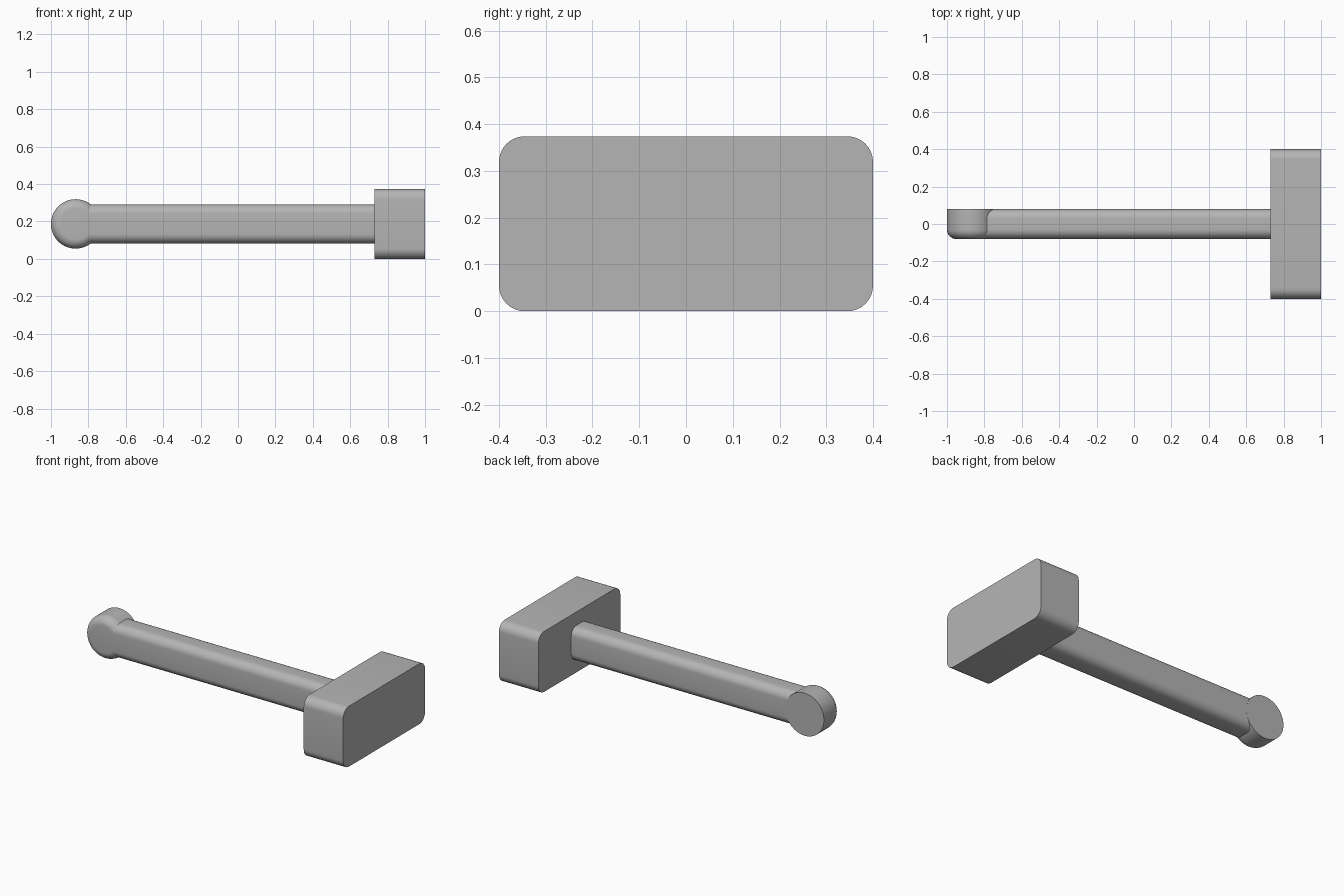
import bpy
import bmesh
import math
from mathutils import Matrix, Vector

if "Cube" in bpy.data.objects:
    bpy.data.objects.remove(bpy.data.objects["Cube"], do_unlink=True)

GREY = (0.46, 0.46, 0.46, 1.0)
grey = bpy.data.materials.new("plain grey")
grey.diffuse_color = GREY
grey.use_nodes = True
grey.node_tree.nodes["Principled BSDF"].inputs["Base Color"].default_value = GREY

MID_Z = 0.187


def finish(bm, name):
    bmesh.ops.recalc_face_normals(bm, faces=bm.faces[:])
    mesh = bpy.data.meshes.new(name)
    bm.to_mesh(mesh)
    bm.free()
    mesh.materials.append(grey)
    obj = bpy.data.objects.new(name, mesh)
    bpy.context.collection.objects.link(obj)
    bpy.ops.object.select_all(action="DESELECT")
    obj.select_set(True)
    bpy.context.view_layer.objects.active = obj
    bpy.ops.object.shade_smooth_by_angle(angle=math.radians(30))


def rounded_bar(name, x0, x1, width, height, radius):
    """Box whose four edges along x are rounded."""
    bm = bmesh.new()
    place = Matrix.Translation(((x0 + x1) / 2, 0, MID_Z))
    scale = Matrix.Diagonal((x1 - x0, width, height, 1))
    bmesh.ops.create_cube(bm, size=1, matrix=place @ scale)
    long_edges = [e for e in bm.edges
                  if abs(e.verts[0].co.x - e.verts[1].co.x) > 0.01]
    bmesh.ops.bevel(bm, geom=long_edges, offset=radius, segments=8,
                    profile=0.5, affect="EDGES")
    finish(bm, name)


# Hammer head and handle; the handle ends inside the knob
rounded_bar("head", 0.73, 1.0, 0.8, 0.374, 0.055)
rounded_bar("handle", -0.87, 0.74, 0.159, 0.208, 0.05)

# Round end knob: rounded rim at the front, sharp rim at the back
bm = bmesh.new()
turn = Matrix.Translation((-0.868, 0, MID_Z)) @ Matrix.Rotation(math.pi / 2, 4, "X")
bmesh.ops.create_cone(bm, cap_ends=True, segments=64, radius1=0.132,
                      radius2=0.132, depth=0.16, matrix=turn)
front_rim = [e for e in bm.edges if all(v.co.y < 0 for v in e.verts)]
bmesh.ops.bevel(bm, geom=front_rim, offset=0.05, segments=8,
                profile=0.5, affect="EDGES")
finish(bm, "end_knob")
